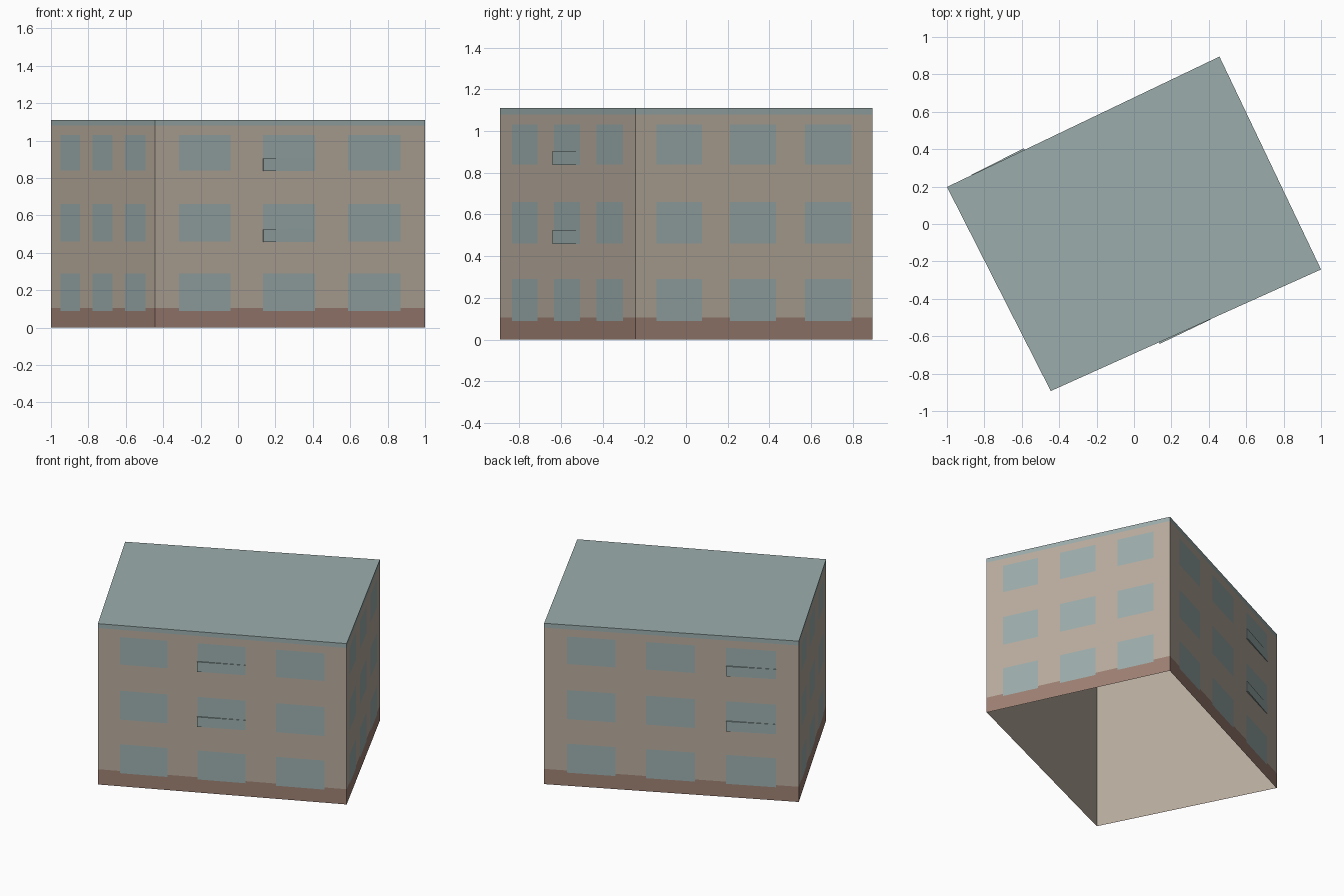
import bpy
import bmesh
from mathutils import Vector

cube = bpy.data.objects.get("Cube")
if cube:
    bpy.data.objects.remove(cube, do_unlink=True)


def make_material(name, rgb):
    mat = bpy.data.materials.new(name)
    mat.use_nodes = True
    color = (*rgb, 1)
    mat.diffuse_color = color
    bsdf = mat.node_tree.nodes["Principled BSDF"]
    bsdf.inputs["Base Color"].default_value = color
    bsdf.inputs["Roughness"].default_value = 0.9
    return mat


MATERIALS = [make_material("warm_beige", (0.48, 0.41, 0.34)),
             make_material("grey_teal", (0.33, 0.42, 0.415)),
             make_material("brick_brown", (0.34, 0.215, 0.17))]
BEIGE, TEAL, BROWN = range(3)

# Plan corners in counter-clockwise order, and the facade layout
CORNERS = [Vector(p) for p in ((-0.445, -0.893, 0), (1, -0.243, 0),
                               (0.457, 0.895, 0), (-1, 0.198, 0))]
HEIGHT, PLINTH, EAVES = 1.11, 0.105, 1.08
COLUMNS = [(0.09, 0.28), (0.4, 0.593), (0.715, 0.91)]
FLOORS = [(0.09, 0.29), (0.46, 0.66), (0.84, 1.03)]
UP = Vector((0, 0, 1))


def finish(bm, name):
    mesh = bpy.data.meshes.new(name)
    bmesh.ops.remove_doubles(bm, verts=bm.verts, dist=0.0001)
    bm.to_mesh(mesh)
    bm.free()
    for mat in MATERIALS:
        mesh.materials.append(mat)
    obj = bpy.data.objects.new(name, mesh)
    bpy.context.collection.objects.link(obj)
    return obj


def add_face(bm, points, color):
    face = bm.faces.new([bm.verts.new(p) for p in points])
    face.material_index = color


def within(value, spans):
    return any(low < value < high for low, high in spans)


def cell_color(t, z):
    if within(t, COLUMNS) and within(z, FLOORS):
        return TEAL
    if z < PLINTH:
        return BROWN
    return TEAL if z > EAVES else BEIGE


def build_wall(name, a, b):
    """A facade cut into cells, with windows, plinth and eaves band."""
    ts = sorted({0, 1, *(t for span in COLUMNS for t in span)})
    zs = sorted({0, PLINTH, EAVES, HEIGHT, *(z for span in FLOORS for z in span)})
    bm = bmesh.new()
    for t0, t1 in zip(ts, ts[1:]):
        for z0, z1 in zip(zs, zs[1:]):
            p, q = a.lerp(b, t0), a.lerp(b, t1)
            add_face(bm, [p + UP * z0, q + UP * z0, q + UP * z1, p + UP * z1],
                     cell_color((t0 + t1) / 2, (z0 + z1) / 2))
    finish(bm, name)


def build_balcony(name, a, b, column, floor):
    """A slim railing panel that tapers into the facade."""
    out = (b - a).cross(UP).normalized()
    p, q = (a.lerp(b, t) for t in COLUMNS[column])
    low = FLOORS[floor][0] - 0.003
    plan = [p, p + out * 0.009, q + out * 0.002, q]
    bm = bmesh.new()
    base = bm.faces.new([bm.verts.new(v + UP * low) for v in plan])
    top = bmesh.ops.extrude_face_region(bm, geom=[base])["geom"]
    bmesh.ops.translate(bm, vec=UP * 0.068,
                        verts=[v for v in top if isinstance(v, bmesh.types.BMVert)])
    bmesh.ops.recalc_face_normals(bm, faces=bm.faces)
    for face in bm.faces:
        face.material_index = TEAL
    finish(bm, name)


# Four facades
sides = list(zip(CORNERS, CORNERS[1:] + CORNERS[:1]))
for name, (a, b) in zip(("front", "left", "back", "right"), sides):
    build_wall(name + "_wall", a, b)

# Flat roof
bm = bmesh.new()
add_face(bm, [c + UP * HEIGHT for c in CORNERS], TEAL)
finish(bm, "roof")

# Plain inner lining and ceiling, open at the bottom
bm = bmesh.new()
inner = [c * 0.996 for c in CORNERS]
ceiling = UP * (HEIGHT - 0.004)
for a, b in zip(inner, inner[1:] + inner[:1]):
    add_face(bm, [b, a, a + ceiling, b + ceiling], BEIGE)
add_face(bm, [c + ceiling for c in reversed(inner)], BEIGE)
finish(bm, "inner_lining")

# Balcony railings on the upper floors
for floor in (1, 2):
    build_balcony(f"front_balcony_{floor}", *sides[0], 1, floor)
    build_balcony(f"back_balcony_{floor}", *sides[2], 2, floor)
